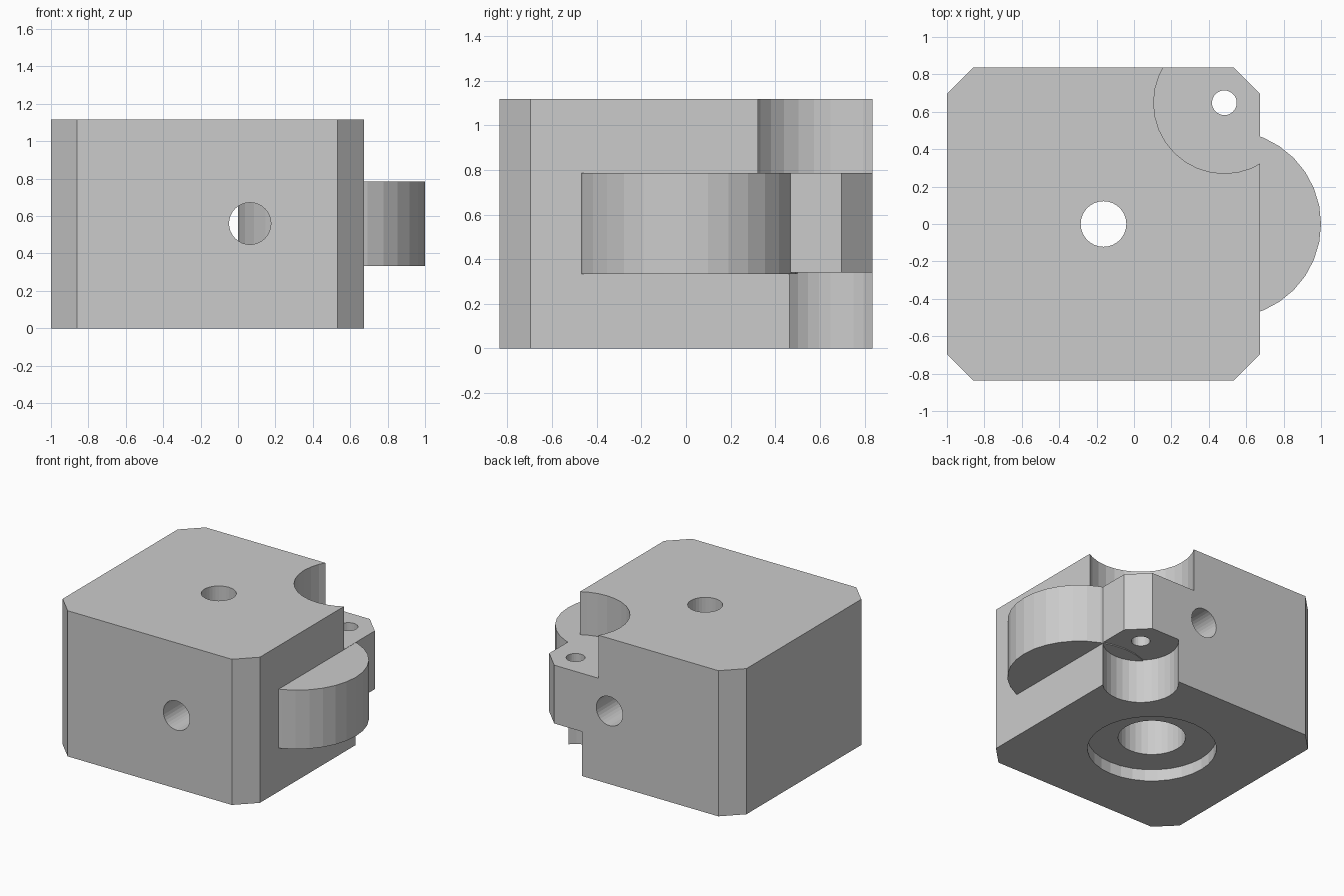
import bpy, bmesh, math
from mathutils import Matrix

if "Cube" in bpy.data.objects:
    bpy.data.objects.remove(bpy.data.objects["Cube"])

grey = bpy.data.materials.new("plain_grey")
grey.diffuse_color = (0.6, 0.6, 0.6, 1)
grey.use_nodes = True
grey.node_tree.nodes["Principled BSDF"].inputs["Base Color"].default_value = grey.diffuse_color


def make_object(name, bm):
    bmesh.ops.recalc_face_normals(bm, faces=bm.faces)
    mesh = bpy.data.meshes.new(name)
    bm.to_mesh(mesh)
    bm.free()
    mesh.materials.append(grey)
    obj = bpy.data.objects.new(name, mesh)
    bpy.context.collection.objects.link(obj)
    return obj


def cylinder(name, x, y, z0, z1, r, sides=32):
    bm = bmesh.new()
    bmesh.ops.create_cone(bm, cap_ends=True, segments=sides, radius1=r, radius2=r,
                          depth=z1 - z0, matrix=Matrix.Translation((x, y, (z0 + z1) / 2)))
    return make_object(name, bm)


def cut(target, cutter):
    cutter.hide_render = True
    mod = target.modifiers.new("cut", 'BOOLEAN')
    mod.operation = 'DIFFERENCE'
    mod.solver = 'EXACT'
    mod.object = cutter
    bpy.context.view_layer.update()
    result = bpy.data.meshes.new_from_object(
        target.evaluated_get(bpy.context.evaluated_depsgraph_get()))
    target.modifiers.clear()
    target.data = result
    bpy.data.objects.remove(cutter)


# block with chamfered vertical corners
X0, X1, Y, H, C = -1.0, 0.673, 0.836, 1.117, 0.14
outline = [(X0 + C, -Y), (X1 - C, -Y), (X1, -Y + C), (X1, Y - C),
           (X1 - C, Y), (X0 + C, Y), (X0, Y - C), (X0, -Y + C)]
bm = bmesh.new()
base = bm.faces.new([bm.verts.new((x, y, 0)) for x, y in outline])
top = bmesh.ops.extrude_face_region(bm, geom=[base])["geom"]
bmesh.ops.translate(bm, vec=(0, 0, H),
                    verts=[v for v in top if isinstance(v, bmesh.types.BMVert)])
block = make_object("block", bm)

# hinge corner: wide notch above, narrow notch below, pin hole through the tab
HX, HY = 0.483, 0.648
cut(block, cylinder("upper_notch", HX, HY, 0.787, 1.4, 0.378))
cut(block, cylinder("lower_notch", HX, HY, -0.3, 0.34, 0.265))
cut(block, cylinder("pin_hole", HX, HY, 0.2, 0.9, 0.066))

# central stepped bore, open at the top and bottom
BX = -0.163
cut(block, cylinder("counterbore", BX, 0, -0.3, 0.09, 0.45))
cut(block, cylinder("wide_bore", BX, 0, -0.2, 0.56, 0.236))
cut(block, cylinder("top_hole", BX, 0, 0.3, 1.4, 0.122))

# cross hole from front to back
cross = cylinder("cross_hole", 0, 0, -1.2, 1.2, 0.112)
cross.data.transform(Matrix.Translation((0.064, 0, 0.56)) @ Matrix.Rotation(math.pi / 2, 4, 'X'))
cut(block, cross)

# round disc sticking out of the right side
cylinder("side_disc", 0.5, 0, 0.333, 0.785, 0.5)
